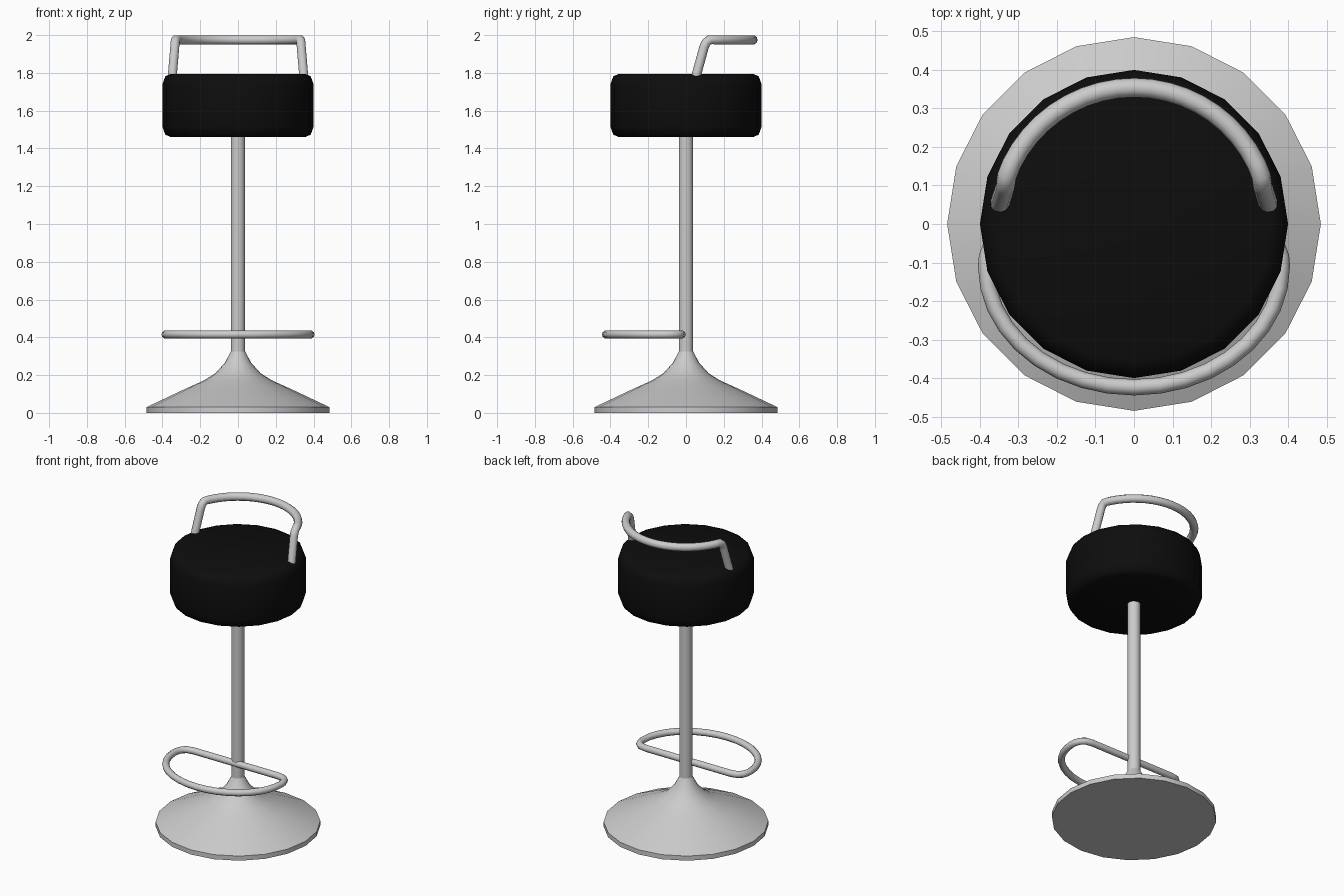
import bpy, bmesh
from math import sin, cos, pi, radians

if "Cube" in bpy.data.objects:
    bpy.data.objects.remove(bpy.data.objects["Cube"])

SIDES = 20


def smooth(obj, angle):
    bpy.ops.object.select_all(action='DESELECT')
    obj.select_set(True)
    bpy.context.view_layer.objects.active = obj
    bpy.ops.object.shade_smooth_by_angle(angle=radians(angle))


def lathe(name, profile, angle=40):
    """Revolve an (r, z) profile, listed bottom to top, and cap both ends."""
    bm = bmesh.new()
    rings = [[bm.verts.new((r * cos(2 * pi * i / SIDES), r * sin(2 * pi * i / SIDES), z))
              for i in range(SIDES)] for r, z in profile]
    for a, b in zip(rings, rings[1:]):
        for i in range(SIDES):
            j = (i + 1) % SIDES
            bm.faces.new((a[i], a[j], b[j], b[i]))
    bm.faces.new(rings[0][::-1])
    bm.faces.new(rings[-1])
    mesh = bpy.data.meshes.new(name)
    bm.to_mesh(mesh)
    bm.free()
    obj = bpy.data.objects.new(name, mesh)
    bpy.context.collection.objects.link(obj)
    smooth(obj, angle)
    return obj


def tube(name, points, radius, closed=False):
    """Bent round tube along a path."""
    curve = bpy.data.curves.new(name, 'CURVE')
    curve.dimensions = '3D'
    curve.bevel_depth = radius
    curve.bevel_resolution = 3
    curve.use_fill_caps = True
    spline = curve.splines.new('POLY')
    spline.points.add(len(points) - 1)
    for p, co in zip(spline.points, points):
        p.co = (*co, 1)
    spline.use_cyclic_u = closed
    obj = bpy.data.objects.new(name, curve)
    bpy.context.collection.objects.link(obj)
    bpy.ops.object.select_all(action='DESELECT')
    obj.select_set(True)
    bpy.context.view_layer.objects.active = obj
    bpy.ops.object.convert(target='MESH')
    smooth(bpy.context.view_layer.objects.active, 50)


def mirrored(half):
    """Left copy of a right-hand half path, in reverse order."""
    return [(-x, y, z) for x, y, z in reversed(half)]


# Trumpet base flowing into the column
lathe("base", [(0.485, 0), (0.485, 0.03), (0.39, 0.075), (0.28, 0.127), (0.18, 0.172),
               (0.12, 0.21), (0.07, 0.265), (0.038, 0.325)])
lathe("column", [(0.038, 0.32), (0.038, 1.48)])

# Padded black seat
seat = lathe("seat", [(0.355, 1.46), (0.385, 1.473), (0.4, 1.515),
                      (0.4, 1.74), (0.385, 1.782), (0.355, 1.795)], 60)
black = bpy.data.materials.new("black_padding")
black.diffuse_color = (0.004, 0.004, 0.004, 1)
black.use_nodes = True
black.node_tree.nodes["Principled BSDF"].inputs["Base Color"].default_value = black.diffuse_color
seat.data.materials.append(black)

# Curved back rail with two raked ends
end = [(0.35, 0.047, 1.76), (0.335, 0.095, 1.935), (0.333, 0.106, 1.96), (0.33, 0.125, 1.975)]
arc = [(0.354 * cos(t), 0.354 * sin(t), 1.975)
       for t in (radians(26 + 128 * i / 18) for i in range(19))]
tube("back_rail", end + arc + mirrored(end), 0.025)

# D-shaped foot ring: rounded corners, straight bar at the column
corner = [(0.382, -0.085, 0.415), (0.37, -0.052, 0.415), (0.345, -0.03, 0.415), (0.3, -0.022, 0.415)]
front = [(0.384 * cos(t), -0.11 + 0.314 * sin(t), 0.415)
         for t in (pi + pi * i / 18 for i in range(19))]
tube("foot_ring", front + corner + mirrored(corner), 0.021, closed=True)
